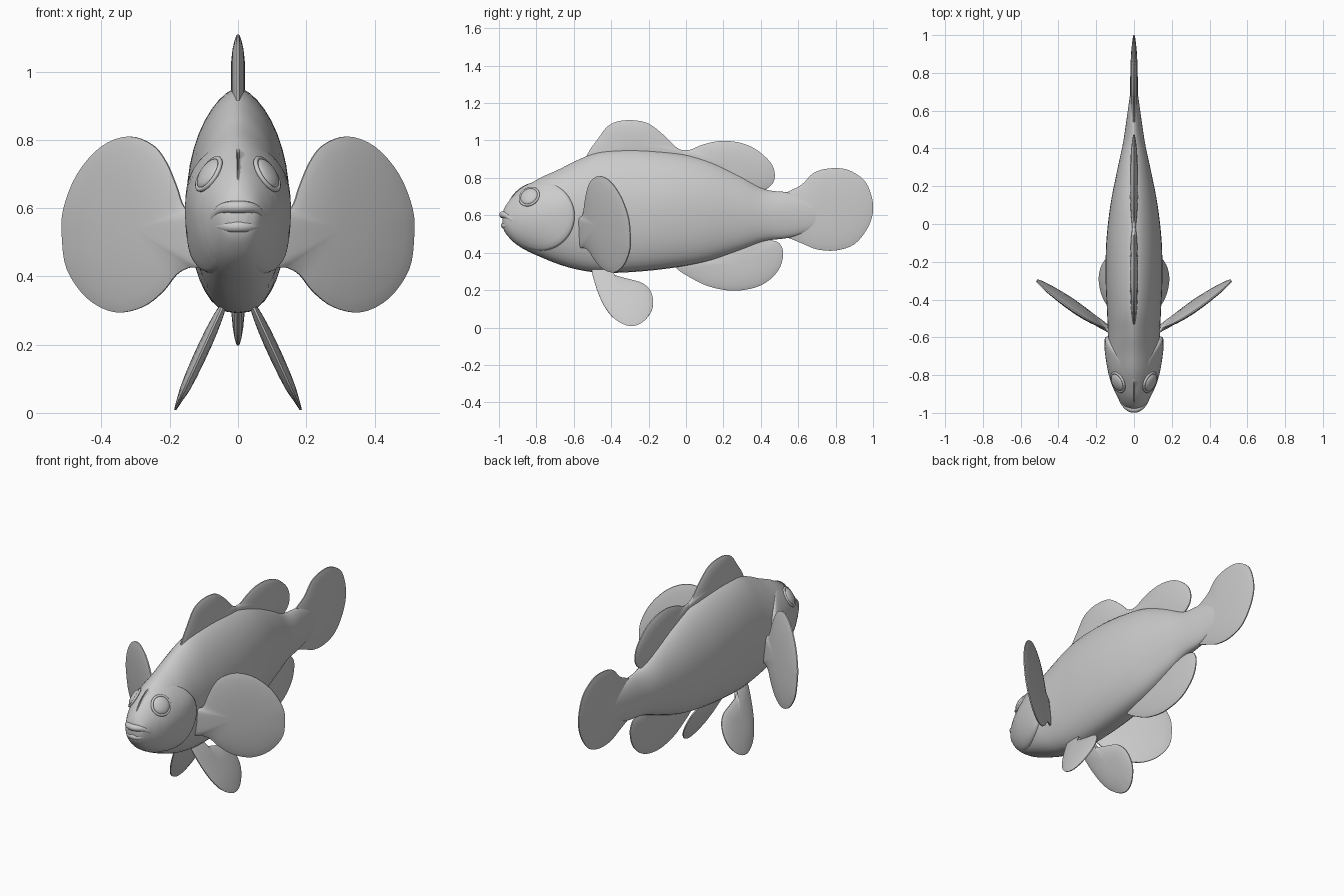
import bpy, bmesh, math
from mathutils import Vector

cube = bpy.data.objects.get("Cube")
if cube:
    bpy.data.objects.remove(cube, do_unlink=True)

grey = bpy.data.materials.new("plain grey")
grey.use_nodes = True
COL = (0.6, 0.6, 0.6, 1)
grey.diffuse_color = COL
grey.node_tree.nodes["Principled BSDF"].inputs["Base Color"].default_value = COL


def catmull(pts, n, closed):
    """Smooth a list of points with a Catmull-Rom spline."""
    pts = [Vector(p) for p in pts]
    m, out = len(pts), []
    get = (lambda i: pts[i % m]) if closed else (lambda i: pts[min(max(i, 0), m - 1)])
    for i in range(m if closed else m - 1):
        a, b, c, d = (get(i + k) for k in (-1, 0, 1, 2))
        for j in range(n):
            t = j / n
            out.append(0.5 * (2 * b + (c - a) * t + (2 * a - 5 * b + 4 * c - d) * t * t
                              + (3 * b - a - 3 * c + d) * t ** 3))
    return out if closed else out + [pts[-1]]


def finish(name, bm, angle=50):
    bmesh.ops.recalc_face_normals(bm, faces=bm.faces)
    me = bpy.data.meshes.new(name)
    bm.to_mesh(me)
    bm.free()
    me.materials.append(grey)
    ob = bpy.data.objects.new(name, me)
    bpy.context.collection.objects.link(ob)
    bpy.ops.object.select_all(action='DESELECT')
    ob.select_set(True)
    bpy.context.view_layer.objects.active = ob
    bpy.ops.object.shade_smooth_by_angle(angle=math.radians(angle))
    return ob


def bridge(bm, r1, r2):
    n = len(r1)
    for i in range(n):
        bm.faces.new((r1[i], r1[(i + 1) % n], r2[(i + 1) % n], r2[i]))


# Body: y, bottom z, top z, half width
SECTIONS = catmull([
    (-.982, .545, .605, .025), (-.965, .505, .65, .056), (-.92, .455, .705, .085),
    (-.86, .415, .75, .113), (-.78, .378, .80, .13), (-.68, .338, .845, .138),
    (-.58, .310, .895, .138), (-.46, .293, .94, .143), (-.3, .296, .953, .15),
    (-.1, .315, .94, .147), (.1, .35, .90, .125), (.28, .41, .82, .09),
    (.42, .462, .74, .06), (.55, .48, .722, .04), (.68, .52, .69, .022), (.80, .58, .64, .006)], 5, False)


def section(y):
    for a, b in zip(SECTIONS, SECTIONS[1:]):
        if y <= b[0]:
            return a.lerp(b, max(0, (y - a[0]) / (b[0] - a[0])))
    return SECTIONS[-1]


def girth(c, s):
    return max(c, 0) ** (1.25 if s > 0 else 0.8)


def body_x(y, z):
    """Half width of the body surface at a side position."""
    _, lo, hi, w = section(y)
    u = max(-1, min(1, (2 * z - lo - hi) / (hi - lo)))
    return w * girth(math.sqrt(1 - u * u), u)


bm = bmesh.new()
SEG, prev = 40, None
for y, lo, hi, w in SECTIONS:
    ring = []
    for k in range(SEG):
        a = 2 * math.pi * k / SEG
        c, s = math.cos(a), math.sin(a)
        ring.append(bm.verts.new((math.copysign(w * girth(abs(c), s), c), y,
                                  (lo + hi) / 2 + s * (hi - lo) / 2)))
    if prev:
        bridge(bm, prev, ring)
    else:
        bm.faces.new(ring)
    prev = ring
bm.faces.new(prev)
finish("body", bm)


def fin(name, outline, place, thick):
    """Pillow-shaped blade; place(u, v, t) turns outline coordinates and offset into a point."""
    pts = catmull(outline, 4, True)
    mid = sum(pts, Vector((0, 0))) / len(pts)
    bm = bmesh.new()
    rims = []
    for side in (1, -1):
        prev = None
        for s in (1, .97, .85, .65, .4, .15):
            t = side * (.003 + thick * (1 - s ** 2.5) ** .8)
            ring = [bm.verts.new(place(*(mid + (p - mid) * s), t)) for p in pts]
            if prev:
                bridge(bm, prev, ring)
            else:
                rims.append(ring)
            prev = ring
        bm.faces.new(prev)
    bridge(bm, *rims)
    return finish(name, bm)


def upright(u, v, t):
    return (t, u, v)


# Fins on the centre line
fin("front_dorsal_fin", [(-.52, .88), (-.522, .935), (-.47, 1.01), (-.42, 1.075), (-.36, 1.103),
    (-.28, 1.108), (-.2, 1.09), (-.12, 1.03), (-.05, .962), (.01, .93), (0, .86), (-.27, .87)],
    upright, .018)
fin("rear_dorsal_fin", [(-.06, .88), (-.04, .943), (.02, .95), (.09, .978), (.18, .997), (.28, .99),
    (.37, .955), (.45, .885), (.475, .82), (.46, .765), (.4, .725), (.32, .70), (.1, .82)],
    upright, .018)
fin("anal_fin", [(-.06, .33), (.05, .252), (.15, .212), (.27, .197), (.4, .225), (.49, .3),
    (.52, .39), (.5, .45), (.45, .468), (.36, .49), (.2, .43), (.05, .37)], upright, .017)
fin("tail_fin", [(.46, .68), (.55, .728), (.62, .765), (.68, .825), (.76, .85), (.86, .845),
    (.95, .79), (.99, .71), (1.0, .62), (.97, .53), (.9, .445), (.8, .412), (.7, .418),
    (.62, .45), (.55, .478), (.46, .51)], upright, .017)

PECTORAL = [(.10, .57), (.155, .60), (.18, .665), (.21, .735), (.25, .785), (.32, .81), (.40, .78),
            (.47, .70), (.51, .6), (.515, .52), (.5, .42), (.44, .335), (.36, .295), (.28, .31),
            (.22, .355), (.18, .405), (.145, .425), (.10, .44)]
PELVIC = [(-.5, .33), (-.485, .23), (-.44, .12), (-.38, .045), (-.3, .008), (-.23, .03),
          (-.18, .10), (-.183, .18), (-.23, .235), (-.32, .262), (-.39, .285), (-.41, .33)]


def ring_tube(bm, path, radii):
    """Tube along a path running mostly along x."""
    prev = None
    for i, p in enumerate(path):
        d = (path[min(i + 1, len(path) - 1)] - path[max(i - 1, 0)]).normalized()
        e1 = d.cross(Vector((0, 0, 1))).normalized()
        e2 = d.cross(e1)
        ring = [bm.verts.new(p + radii[i] * (e1 * math.cos(a) + e2 * math.sin(a)))
                for a in (2 * math.pi * k / 12 for k in range(12))]
        if prev:
            bridge(bm, prev, ring)
        else:
            bm.faces.new(ring)
        prev = ring
    bm.faces.new(prev)


for side, sx in (("left", 1), ("right", -1)):
    # Paired fins
    fin(side + "_pectoral_fin", PECTORAL, lambda u, v, t: (
        sx * (u - .56 * t), -.55 + .68 * (u - .15) - .1 * (v - .55) + .83 * t, v), .02)
    fin(side + "_pelvic_fin", PELVIC, lambda u, v, t: (
        sx * (.05 + (.3 - v) * .46 + .9 * t), u, v + .4 * t * (v > .05)), .016)

    # Gill cover: raised plate following the head, lifted toward its rear edge
    bm = bmesh.new()
    prev = None
    for r, lift in ((.1, 1), (.35, 1), (.6, 1), (.8, 1), (.93, 1), (.98, .8), (1, .3), (1, -.6)):
        ring = []
        for k in range(48):
            a = 2 * math.pi * k / 48
            y, z = -.78 + .185 * r * math.cos(a), .595 + .185 * r * math.sin(a)
            f = max(0, min(1, (y + .92) / .25)) * max(0, min(1, (.80 - z) / .12))
            ring.append(bm.verts.new((sx * (body_x(y, z) + .02 * f * lift - .003), y, z)))
        if prev:
            bridge(bm, prev, ring)
        else:
            bm.faces.new(ring)
        prev = ring
    finish(side + "_gill_cover", bm)

    # Eye and its rim, aligned to the head surface
    ey, ez, h = -.838, .70, .02
    n = Vector((1, -(body_x(ey + h, ez) - body_x(ey - h, ez)) / (2 * h),
                -(body_x(ey, ez + h) - body_x(ey, ez - h)) / (2 * h)))
    n.x *= sx
    rot = n.to_track_quat('Z', 'Y').to_matrix()
    pos = Vector((sx * body_x(ey, ez), ey, ez))
    bm = bmesh.new()
    bmesh.ops.create_uvsphere(bm, u_segments=28, v_segments=14, radius=1)
    for v in bm.verts:
        v.co = pos + rot @ Vector((v.co.x * .05, v.co.y * .05, v.co.z * .02))
    finish(side + "_eye", bm)
    bm = bmesh.new()
    rings = [[bm.verts.new(pos + rot @ Vector((
        (.053 + .007 * math.cos(b)) * math.cos(a), (.053 + .007 * math.cos(b)) * math.sin(a),
        .007 * math.sin(b)))) for b in (math.pi * j / 4 for j in range(8))]
        for a in (2 * math.pi * k / 32 for k in range(32))]
    for i in range(32):
        bridge(bm, rings[i - 1], rings[i])
    finish(side + "_eye_rim", bm)

# Lips: arched tubes around the mouth opening
for name, tip, rise in (("upper_lip", -.981, .045), ("lower_lip", -.971, -.012)):
    path, radii = [], []
    for k in range(-10, 11):
        t = k / 10
        path.append(Vector((.078 * t, tip + .07 * abs(t) ** 2.2, .558 + rise * (1 - t ** 4))))
        radii.append(.007 + .011 * math.sqrt(1 - t * t))
    bm = bmesh.new()
    ring_tube(bm, path, radii)
    finish(name, bm)
